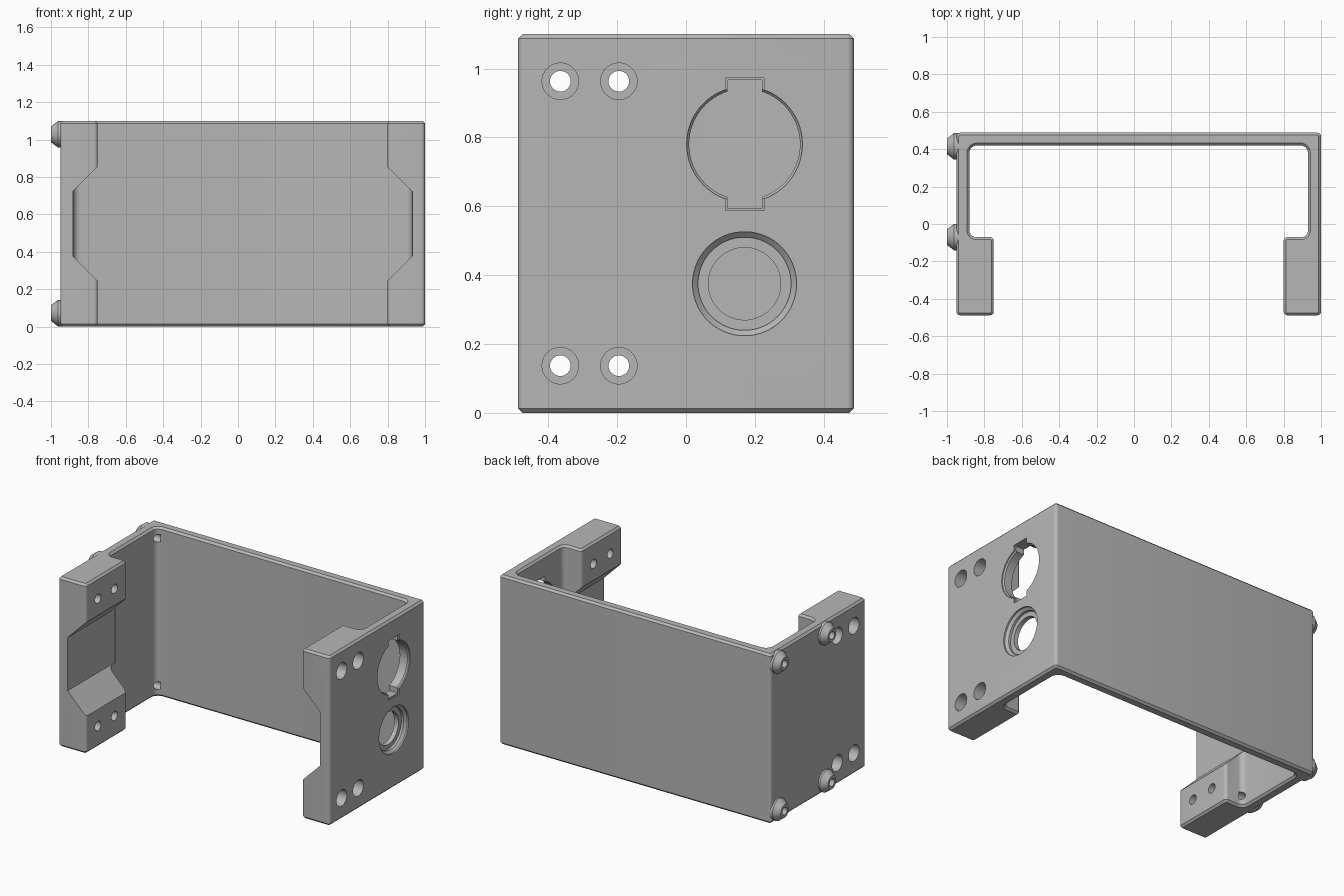
import bpy, bmesh, math
from mathutils import Vector

cube = bpy.data.objects.get("Cube")
if cube:
    bpy.data.objects.remove(cube, do_unlink=True)

grey = bpy.data.materials.new("plain grey")
grey.use_nodes = True
colour = (0.47, 0.47, 0.47, 1)
grey.diffuse_color = colour
grey.node_tree.nodes["Principled BSDF"].inputs["Base Color"].default_value = colour

HEIGHT, DEPTH, MID = 1.1, 0.488, 0.025


def finish(name, bm):
    bmesh.ops.recalc_face_normals(bm, faces=bm.faces)
    mesh = bpy.data.meshes.new(name)
    bm.to_mesh(mesh)
    bm.free()
    mesh.materials.append(grey)
    obj = bpy.data.objects.new(name, mesh)
    bpy.context.collection.objects.link(obj)
    return obj


def prism(name, points, direction, chamfer=0):
    """Extrude a flat outline, optionally chamfering both rims."""
    bm = bmesh.new()
    face = bm.faces.new([bm.verts.new(p) for p in points])
    out = bmesh.ops.extrude_face_region(bm, geom=[face], use_keep_orig=True)
    moved = [v for v in out["geom"] if isinstance(v, bmesh.types.BMVert)]
    bmesh.ops.translate(bm, verts=moved, vec=direction)
    bmesh.ops.recalc_face_normals(bm, faces=bm.faces)
    if chamfer:
        rims = [e for e in bm.edges if abs(e.verts[0].co.z - e.verts[1].co.z) < 1e-4]
        bmesh.ops.bevel(bm, geom=rims, offset=chamfer, segments=1,
                        affect='EDGES', clamp_overlap=False)
    return finish(name, bm)


def box(name, x0, x1, y0, y1, z0, z1):
    return prism(name, [(x0, y0, z0), (x0, y1, z0), (x0, y1, z1), (x0, y0, z1)],
                 (x1 - x0, 0, 0))


def lathe(name, profile, y, z, sides=48):
    """Turn (x, radius) pairs around a line parallel to x."""
    bm = bmesh.new()
    rings = []
    for x, r in profile:
        angles = [math.tau * i / sides for i in range(sides)]
        rings.append([bm.verts.new((x, y + r * math.cos(a), z + r * math.sin(a)))
                      for a in angles])
    for a, b in zip(rings, rings[1:]):
        for i in range(sides):
            j = (i + 1) % sides
            bm.faces.new((a[i], a[j], b[j], b[i]))
    bm.faces.new(rings[0])
    bm.faces.new(rings[-1])
    return finish(name, bm)


def combine(target, tool, operation):
    mod = target.modifiers.new("combine", 'BOOLEAN')
    mod.operation, mod.solver, mod.object = operation, 'EXACT', tool
    bpy.context.view_layer.objects.active = target
    bpy.ops.object.modifier_apply(modifier=mod.name)
    bpy.data.objects.remove(tool, do_unlink=True)


def rounded(corners, steps=6):
    """Round the right-angled corners (x, y, radius) of an outline."""
    points = []
    for i, (x, y, r) in enumerate(corners):
        p = Vector((x, y, 0))
        a = (Vector((*corners[i - 1][:2], 0)) - p).normalized()
        b = (Vector((*corners[(i + 1) % len(corners)][:2], 0)) - p).normalized()
        for k in range(steps + 1):
            t = math.pi / 2 * k / steps
            points.append(p + (a + b) * r - r * (b * math.cos(t) + a * math.sin(t)))
    return points


# Bracket: back wall, two side walls and thick front blocks in one outline
half = [(0.975, DEPTH, 0.02), (0.975, -DEPTH, 0.02), (0.775, -DEPTH, 0.02),
        (0.775, -0.07, 0.02), (0.905, -0.07, 0.035), (0.905, 0.42, 0.04)]
outline = [(MID + x, y, r) for x, y, r in half]
outline += [(MID - x, y, r) for x, y, r in reversed(half)]
bracket = prism("bracket", rounded(outline), (0, 0, HEIGHT), chamfer=0.013)

# Bosses on the right side wall, drilled through
for y in (0.415, -0.07):
    for z in (0.072, HEIGHT - 0.072):
        boss = lathe("boss", [(-0.915, 0.071), (-0.962, 0.071), (-1, 0.042)], y, z)
        combine(bracket, boss, 'UNION')
        drill = lathe("drill", [(-1.05, 0.025), (-0.85, 0.025)], y, z, 24)
        combine(bracket, drill, 'DIFFERENCE')

# Sloped gap between the upper and lower part of each front block
gap = [(0.70, 0.17), (0.907, 0.377), (0.907, HEIGHT - 0.377), (0.70, HEIGHT - 0.17)]
for side in (-1, 1):
    cutter = prism("gap", [(MID + side * u, -0.6, z) for u, z in gap], (0, 0.6, 0))
    combine(bracket, cutter, 'DIFFERENCE')

# Counterbored screw holes through both front blocks
for side in (-1, 1):
    for y in (-0.365, -0.195):
        for z in (0.137, 0.963):
            steps = [(1.05, 0.053), (0.905, 0.053), (0.905, 0.03), (0.7, 0.03)]
            cutter = lathe("screw_hole", [(MID + side * u, r) for u, r in steps], y, z, 32)
            combine(bracket, cutter, 'DIFFERENCE')

# Keyed opening in the left side wall, with a fine lip
opening = lathe("opening", [(1.05, 0.168), (0.993, 0.168), (0.985, 0.161), (0.85, 0.161)],
                0.17, 0.78, 64)
combine(bracket, opening, 'DIFFERENCE')
for x, lip in ((0.85, 0), (0.992, 0.006)):
    slot = box("slot", x, 1.05, 0.12 - lip, 0.22 + lip, 0.593 - lip, 0.967 + lip)
    combine(bracket, slot, 'DIFFERENCE')

# Stepped round opening below it
stepped = lathe("stepped_opening", [(1.05, 0.151), (0.99, 0.151), (0.975, 0.135),
                                    (0.96, 0.135), (0.96, 0.105), (0.85, 0.105)],
                0.17, 0.375, 64)
combine(bracket, stepped, 'DIFFERENCE')

bpy.ops.object.select_all(action='DESELECT')
bracket.select_set(True)
bpy.context.view_layer.objects.active = bracket
bpy.ops.object.shade_smooth_by_angle(angle=math.radians(30))
